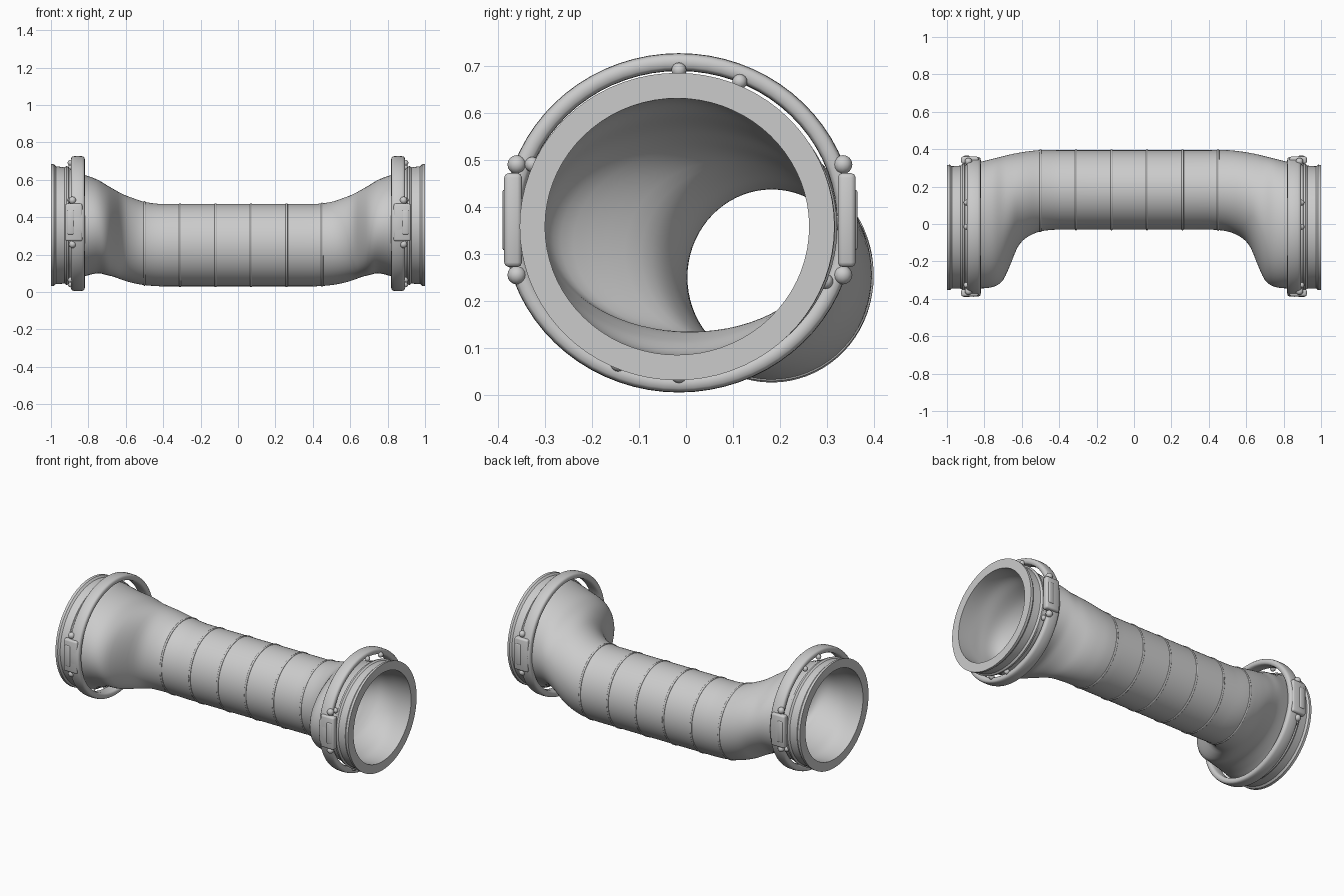
import bpy, bmesh, math
from mathutils import Vector

cube = bpy.data.objects.get("Cube")
if cube:
    bpy.data.objects.remove(cube, do_unlink=True)

grey = bpy.data.materials.new("light grey metal")
grey.use_nodes = True
colour = (0.6, 0.6, 0.6, 1)
grey.diffuse_color = colour
grey.node_tree.nodes["Principled BSDF"].inputs["Base Color"].default_value = colour


def finish(bm, name, angle=40):
    bmesh.ops.recalc_face_normals(bm, faces=bm.faces)
    mesh = bpy.data.meshes.new(name)
    bm.to_mesh(mesh)
    bm.free()
    mesh.materials.append(grey)
    for p in mesh.polygons:
        p.use_smooth = True
    mesh.set_sharp_from_angle(angle=math.radians(angle))
    ob = bpy.data.objects.new(name, mesh)
    bpy.context.collection.objects.link(ob)
    return ob


def loft(name, rings, angle=40):
    """Skin a closed loop of rings, each a list of points."""
    bm = bmesh.new()
    loops = [[bm.verts.new(p) for p in ring] for ring in rings]
    n = len(loops[0])
    for i, a in enumerate(loops):
        b = loops[(i + 1) % len(loops)]
        for j in range(n):
            k = (j + 1) % n
            bm.faces.new((a[j], a[k], b[k], b[j]))
    return finish(bm, name, angle)


def ellipse(x, cy, cz, ry, rz, n=72):
    return [Vector((x, cy + ry * math.cos(t), cz + rz * math.sin(t)))
            for t in (2 * math.pi * i / n for i in range(n))]


# Outer limits of the pipe: x, front, back, bottom, top
limits = [
    (0.0, -.03, .395, .03, .47), (.40, -.03, .395, .03, .47),
    (.50, -.04, .395, .037, .482), (.57, -.07, .388, .05, .505),
    (.62, -.12, .38, .065, .525), (.66, -.215, .372, .08, .547),
    (.70, -.30, .362, .09, .57), (.75, -.335, .35, .10, .60),
    (.83, -.345, .33, .08, .63), (.90, -.345, .315, .05, .66),
    (1.0, -.345, .307, .04, .676)]


def section(x):
    """Smoothly interpolated centre and radii at a station along the pipe."""
    ax = min(abs(x), 1.0)
    i = max(k for k in range(len(limits) - 1) if limits[k][0] <= ax)
    a, b = limits[i], limits[i + 1]
    before, after = limits[max(i - 1, 0)], limits[min(i + 2, len(limits) - 1)]
    h = b[0] - a[0]
    t = (ax - a[0]) / h
    v = []
    for c in range(1, 5):
        ma = (b[c] - before[c]) / (b[0] - before[0]) * h
        mb = (after[c] - a[c]) / (after[0] - a[0]) * h
        if i == 0:
            ma = mb = 0
        v.append((2*t**3 - 3*t*t + 1) * a[c] + (t**3 - 2*t*t + t) * ma
                 + (3*t*t - 2*t**3) * b[c] + (t**3 - t*t) * mb)
    return (v[0] + v[1]) / 2, (v[2] + v[3]) / 2, (v[1] - v[0]) / 2, (v[3] - v[2]) / 2


def pipe_ring(x, offset=0):
    cy, cz, ry, rz = section(x)
    return ellipse(x, cy, cz, ry + offset, rz + offset)


# Hollow pipe with a wall that thickens towards the ends
half = [.2, .4] + [.4 + .015 * i for i in range(1, 40)] + [1.0]
stations = [-x for x in reversed(half)] + [0] + half
outer = [pipe_ring(x) for x in stations]
inner = [pipe_ring(x, -.033 - .012 * abs(x) ** 8) for x in reversed(stations)]
loft("bent_pipe", outer + inner)


def band(name, x, offset, half_width, thickness):
    """Rounded raised band hugging the pipe."""
    rings = []
    for i in range(10):
        t = 2 * math.pi * i / 10
        cy, cz, ry, rz = section(x)
        d = offset + thickness * math.sin(t)
        rings.append(ellipse(x + half_width * math.cos(t), cy, cz, ry + d, rz + d))
    return loft(name, rings, 60)


# Weld seams along the straight run
for i, x in enumerate((-.5, -.31, -.12, .07, .26, .45)):
    band(f"weld_seam_{i + 1}", x, 0, .006, .004)


def block(name, centre, size, bevel):
    bm = bmesh.new()
    bmesh.ops.create_cube(bm, size=1)
    for v in bm.verts:
        v.co = Vector(centre) + Vector([c * s for c, s in zip(v.co, size)])
    bmesh.ops.bevel(bm, geom=bm.edges[:], offset=bevel, segments=2,
                    affect='EDGES', profile=.5)
    return finish(bm, name, 50)


def bead(name, centre, radius):
    bm = bmesh.new()
    bmesh.ops.create_uvsphere(bm, u_segments=12, v_segments=8, radius=radius)
    bmesh.ops.translate(bm, verts=bm.verts, vec=centre)
    return finish(bm, name, 60)


CY, CZ = -.015, .366
for side, s in (("left", 1), ("right", -1)):
    # Flange: collar with a shoulder and a raised end lip
    profile = [(1.0, -.035), (1.0, .009), (.985, .009), (.972, -.002),
               (.93, -.002), (.918, .009), (.905, .007), (.90, -.03)]
    loft(f"{side}_flange", [pipe_ring(s * x, d) for x, d in profile], 35)

    # Clamp ring standing clear of the pipe
    rings = []
    for i in range(16):
        t = 2 * math.pi * i / 16
        c, w = math.cos(t), math.sin(t)
        dx = .037 * math.copysign(abs(c) ** .6, c)
        dr = .019 * math.copysign(abs(w) ** .6, w)
        rings.append(ellipse(s * (.856 + dx), CY, CZ, .355 + dr, .342 + dr))
    loft(f"{side}_clamp_ring", rings, 60)

    # Clasp lugs, hinge pins and bolts on the front and back
    for face, y, f in (("front", -.368, -1), ("back", .342, 1)):
        block(f"{side}_{face}_clasp", (s * .878, y, .372), (.092, .038, .2), .01)
        block(f"{side}_{face}_latch", (s * .895, y + f * .012, .372), (.035, .022, .13), .006)
        for k, z in (("lower", .255), ("upper", .49)):
            bead(f"{side}_{face}_{k}_bolt", (s * .885, y - f * .008, z), .02)

    # Spacers between the ring and the pipe
    for k in range(8):
        t = math.pi * (k + .5) / 4 if k % 2 else math.pi * k / 4
        bead(f"{side}_spacer_{k + 1}",
             (s * .895, CY + .338 * math.cos(t), CZ + .325 * math.sin(t)), .016)
